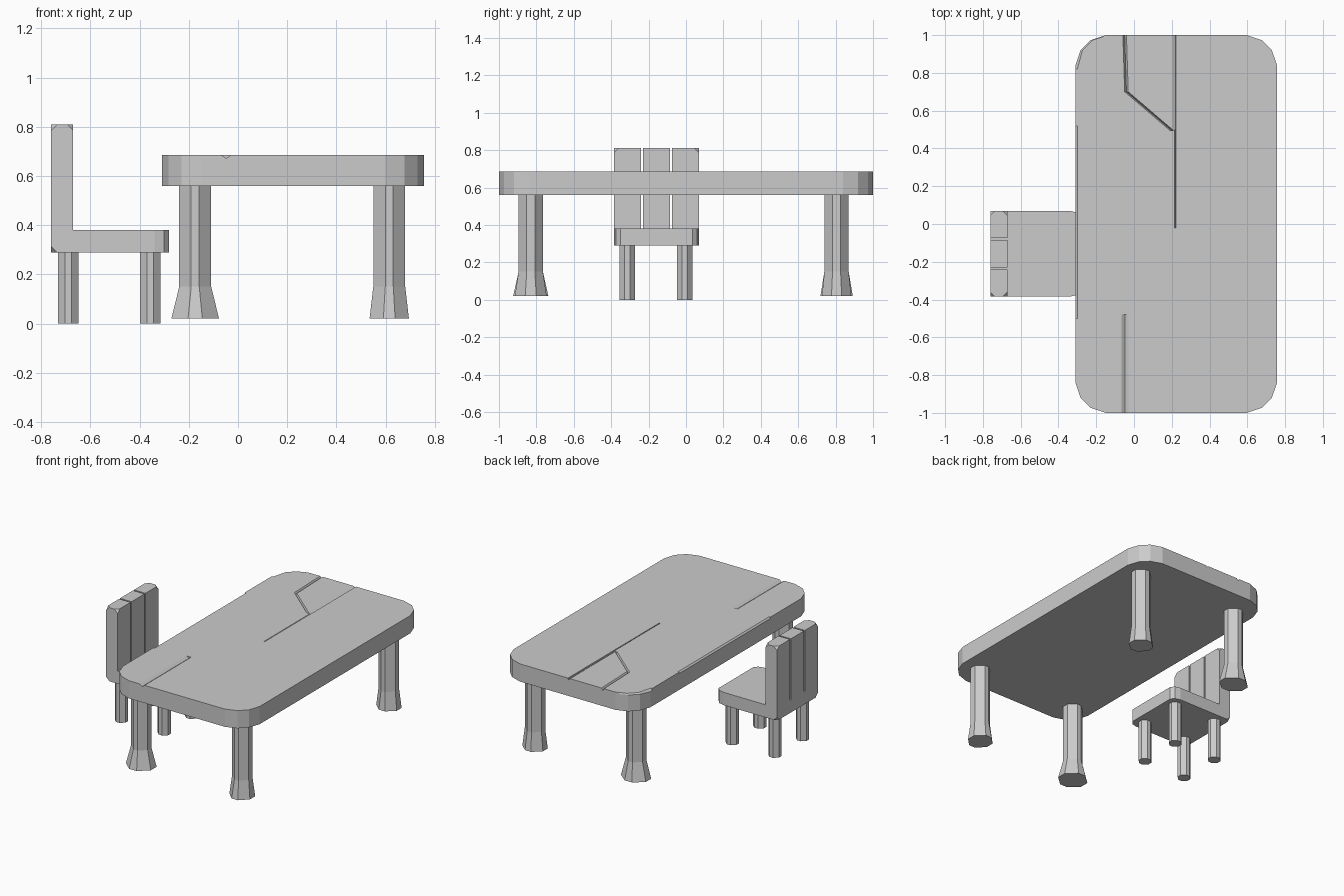
import bpy, bmesh
from mathutils import Vector

if "Cube" in bpy.data.objects:
    bpy.data.objects.remove(bpy.data.objects["Cube"])


def loft(name, rings, chamfer=None, size=0.025):
    """Skin equal-length rings into a closed solid; optionally clip chosen corners."""
    bm = bmesh.new()
    rows = [[bm.verts.new(p) for p in ring] for ring in rings]
    n = len(rows[0])
    for a, b in zip(rows, rows[1:]):
        for i in range(n):
            j = (i + 1) % n
            bm.faces.new((a[i], a[j], b[j], b[i]))
    bm.faces.new(rows[0][::-1])
    bm.faces.new(rows[-1])
    if chamfer:
        picked = [v for v in bm.verts if chamfer(v.co)]
        bmesh.ops.bevel(bm, geom=picked, offset=size, segments=1,
                        profile=0.5, affect='VERTICES')
    bmesh.ops.recalc_face_normals(bm, faces=bm.faces)
    mesh = bpy.data.meshes.new(name)
    bm.to_mesh(mesh)
    bm.free()
    ob = bpy.data.objects.new(name, mesh)
    bpy.context.collection.objects.link(ob)
    return ob


def octagon(x, y, z, hx, hy, fx, fy):
    """Square with clipped corners; fx, fy are the flat fractions per axis."""
    a, b = hx * fx, hy * fy
    return [(x + dx, y + dy, z) for dx, dy in
            ((hx, -b), (hx, b), (a, hy), (-a, hy),
             (-hx, b), (-hx, -b), (-a, -hy), (a, -hy))]


def slab(name, outline, z0, z1, **kw):
    return loft(name, [[(x, y, z) for x, y in outline] for z in (z0, z1)], **kw)


def carve(target, path, section):
    """Cut a triangular channel along a path; section is (x offset, z)."""
    cutter = loft("cutter", [[(x + dx, y, z) for dx, z in section] for x, y in path])
    cutter.hide_render = True
    mod = target.modifiers.new("groove", 'BOOLEAN')
    mod.object, mod.operation, mod.solver = cutter, 'DIFFERENCE', 'EXACT'
    bpy.context.view_layer.objects.active = target
    bpy.ops.object.modifier_apply(modifier=mod.name)
    bpy.data.objects.remove(cutter, do_unlink=True)


# Table top with faceted round corners
cx, hw, top = 0.2235, 0.5335, 0.685
quarter = [(0, 0.16), (0.027, 0.08), (0.08, 0.027), (0.16, 0)]
outline = []
for sx, sy in ((1, 1), (-1, 1), (-1, -1), (1, -1)):
    pts = [(cx + sx * (hw - a), sy * (1 - b)) for a, b in quarter]
    outline += pts if sx * sy > 0 else pts[::-1]
table = slab("table_top", outline, 0.56, top)

# Plank seams, crack and worn edges in the table top
def vee(left, right, depth):
    return [(-left, top + 0.004), (0, top - depth), (right, top + 0.004)]

carve(table, [(-0.048, -1.02), (-0.048, -0.51), (-0.048, -0.48)], vee(0.025, 0.025, 0.013))
carve(table, [(0.22, 1.02), (0.22, 0.5)], vee(0.024, 0.002, 0.010))
carve(table, [(0.22, 0.501), (0.22, -0.02)], vee(0.008, 0.002, 0.008))
carve(table, [(-0.05, 1.02), (-0.04, 0.7), (0.2, 0.495)], vee(0.012, 0.012, 0.015))
edge = [(-0.02, 0.70), (-0.02, 0.655), (0.025, 0.70)]
carve(table, [(-0.31, -0.5), (-0.31, 0.52)], edge)
carve(table, [(-0.31, 0.82), (-0.283, 0.92), (-0.23, 0.973), (-0.17, 0.993)], edge)

# Table legs with flared feet
for side, x, fx, fy in (("left", -0.174, 0.097, 0.094), ("right", 0.615, 0.08, 0.085)):
    for end, y, k in (("front", -0.83, 1.0), ("back", 0.805, 0.92)):
        loft(f"table_{end}_{side}_leg", [
            octagon(x, y, 0.02, fx, fy * k, 0.3, 0.35),
            octagon(x, y, 0.15, 0.065, 0.065, 0.25, 0.33),
            octagon(x, y, 0.56, 0.065, 0.065, 0.25, 0.33)])

# Chair seat with rounded front corners
seat = [(-0.76, -0.385), (-0.34, -0.385), (-0.30, -0.375), (-0.28, -0.35),
        (-0.28, 0.035), (-0.30, 0.06), (-0.34, 0.07), (-0.76, 0.07)]
slab("seat", seat, 0.29, 0.38, chamfer=lambda c: c.x < -0.75 and c.z < 0.3)

# Three back slats, outer top corners clipped
for name, y0, y1 in (("right", -0.385, -0.241), ("middle", -0.23, -0.086),
                     ("left", -0.075, 0.07)):
    slab(f"back_slat_{name}", [(-0.76, y0), (-0.67, y0), (-0.67, y1), (-0.76, y1)],
         0.38, 0.81,
         chamfer=lambda c: c.z > 0.8 and (c.y < -0.38 or c.y > 0.065))

# Chair legs
for side, x in (("rear", -0.69), ("front", -0.357)):
    for hand, y in (("right", -0.314), ("left", -0.007)):
        loft(f"chair_{side}_{hand}_leg",
             [octagon(x, y, z, 0.042, 0.041, 0.33, 0.36) for z in (0, 0.29)])
